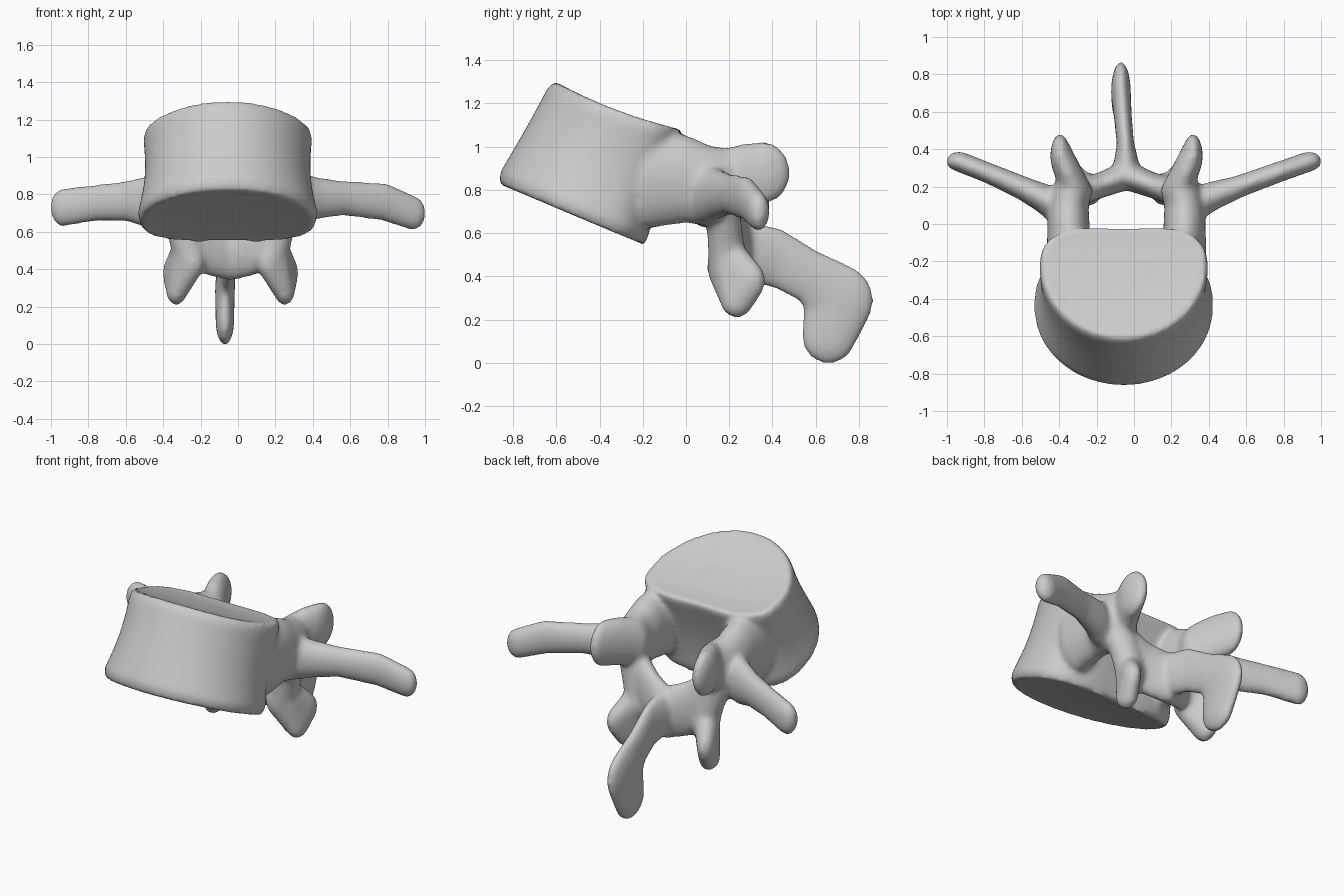
import bpy
import bmesh
from math import sin, cos, pi, exp
from mathutils import Vector

cube = bpy.data.objects.get("Cube")
if cube:
    bpy.data.objects.remove(cube, do_unlink=True)

MID = -0.04          # the bone's own midline
SWELL = 0.008        # makes up for the shrinkage of smoothing
bm = bmesh.new()

# Unit ball directions shared by every blob
ball = bmesh.new()
bmesh.ops.create_icosphere(ball, subdivisions=3, radius=1)
DIRS = [v.co.copy() for v in ball.verts]
ball.free()


def hull(blobs):
    """Wrap one convex skin round ellipsoids (x, y, z, rx, ry, rz)."""
    verts = []
    for x, y, z, rx, ry, rz in blobs:
        for d in DIRS:
            off = Vector((d.x * (rx + SWELL), d.y * (ry + SWELL), d.z * (rz + SWELL)))
            verts.append(bm.verts.new(Vector((x, y, z)) + off))
    res = bmesh.ops.convex_hull(bm, input=verts)
    inner = {g for g in res["geom_interior"] + res["geom_unused"]
             if isinstance(g, bmesh.types.BMVert)}
    bmesh.ops.delete(bm, geom=list(inner), context="VERTS")


def chain(blobs):
    for pair in zip(blobs, blobs[1:]):
        hull(pair)


def both_sides(build, blobs):
    for side in (-1, 1):
        build([(MID + side * b[0], *b[1:]) for b in blobs])


def body_ring(t, scale, dip=0.0, count=64):
    """One kidney-shaped section; t runs from lower to upper end plate."""
    def mix(a, b):
        return a + (b - a) * t
    yc, front, back, wide = mix(-0.47, -0.22), mix(0.41, 0.395), mix(0.30, 0.225), mix(0.485, 0.45)
    waist = sin(pi * t)
    ring = []
    for i in range(count):
        c, s = cos(2 * pi * i / count), sin(2 * pi * i / count)
        if s < 0:
            x, y = wide * c, front * s * (1 - 0.02 * waist)
        else:
            x = wide * abs(c) ** 0.75 * (1 if c > 0 else -1)
            y = back * s ** 0.65 - 0.02 * s * exp(-(x / 0.2) ** 2) - 0.02 * s * waist
        x, y = x * scale * (1 - 0.06 * waist), yc + y * scale
        z = mix(0.55 - 0.42 * (y + 0.2), 1.08 - 0.2 * y + 0.28 * y * y) + dip
        ring.append(bm.verts.new((x - 0.055, y, z)))
    return ring


# Vertebral body: waisted loft with slightly dished end plates
rings = [body_ring(0, 0.4, 0.01), body_ring(0, 0.8, 0.003), body_ring(0, 0.96, -0.006)]
for k in range(1, 12):
    rings.append(body_ring(k / 12, 1.01))
rings += [body_ring(1, 0.98), body_ring(1, 0.8, -0.008), body_ring(1, 0.4, -0.012)]
for low, high in zip(rings, rings[1:]):
    for i in range(len(low)):
        j = (i + 1) % len(low)
        bm.faces.new((low[i], low[j], high[j], high[i]))
bm.faces.new(rings[0])
bm.faces.new(rings[-1])

# Pedicles joining the body to the arch
both_sides(chain, [(0.31, -0.17, 0.85, 0.11, 0.10, 0.22),
                   (0.31, 0.00, 0.85, 0.105, 0.08, 0.195),
                   (0.31, 0.10, 0.82, 0.10, 0.07, 0.18),
                   (0.29, 0.18, 0.83, 0.10, 0.07, 0.155)])

# Upper joint processes
both_sides(chain, [(0.28, 0.19, 0.84, 0.08, 0.07, 0.145),
                   (0.315, 0.28, 0.87, 0.06, 0.09, 0.14),
                   (0.355, 0.365, 0.88, 0.045, 0.11, 0.135)])

# Neck of the arch, and the slanted blades of the lower joint processes
both_sides(chain, [(0.29, 0.16, 0.76, 0.09, 0.07, 0.12),
                   (0.25, 0.18, 0.60, 0.08, 0.075, 0.10),
                   (0.22, 0.19, 0.48, 0.08, 0.08, 0.09)])
both_sides(hull, [(0.23, 0.18, 0.52, 0.07, 0.07, 0.07),
                  (0.20, 0.155, 0.44, 0.055, 0.05, 0.08),
                  (0.315, 0.305, 0.38, 0.04, 0.055, 0.08),
                  (0.29, 0.235, 0.275, 0.045, 0.065, 0.06)])

# Laminae closing the canal behind
both_sides(chain, [(0.26, 0.17, 0.67, 0.08, 0.06, 0.13),
                   (0.13, 0.21, 0.54, 0.06, 0.06, 0.165),
                   (0.00, 0.26, 0.50, 0.05, 0.07, 0.155)])

# Transverse processes, slightly different on each side
chain([(0.31, 0.10, 0.78, 0.09, 0.08, 0.13),
       (0.42, 0.15, 0.78, 0.06, 0.07, 0.105),
       (0.56, 0.20, 0.78, 0.06, 0.05, 0.085),
       (0.78, 0.28, 0.76, 0.06, 0.045, 0.095),
       (0.937, 0.335, 0.70, 0.06, 0.045, 0.085)])
chain([(-0.40, 0.09, 0.77, 0.09, 0.08, 0.14),
       (-0.49, 0.14, 0.76, 0.06, 0.07, 0.13),
       (-0.59, 0.19, 0.765, 0.06, 0.055, 0.10),
       (-0.76, 0.265, 0.755, 0.06, 0.045, 0.09),
       (-0.937, 0.335, 0.73, 0.06, 0.045, 0.095)])

# Spinous process, a thin blade hooking downwards
chain([(-0.04, 0.27, 0.515, 0.07, 0.07, 0.13),
       (-0.045, 0.42, 0.485, 0.038, 0.07, 0.135),
       (-0.06, 0.58, 0.395, 0.04, 0.08, 0.125),
       (-0.07, 0.707, 0.29, 0.045, 0.155, 0.16),
       (-0.07, 0.66, 0.125, 0.042, 0.12, 0.125)])

bmesh.ops.recalc_face_normals(bm, faces=bm.faces[:])
rough = bpy.data.meshes.new("vertebra_parts")
bm.to_mesh(rough)
bm.free()

# Bone colour
bone = bpy.data.materials.new("bone_grey")
bone.use_nodes = True
colour = (0.6, 0.6, 0.6, 1)
bone.diffuse_color = colour
bone.node_tree.nodes["Principled BSDF"].inputs["Base Color"].default_value = colour
rough.materials.append(bone)

# Fuse the parts into one surface and soften the joins
vertebra = bpy.data.objects.new("vertebra", rough)
bpy.context.collection.objects.link(vertebra)
fuse = vertebra.modifiers.new("fuse", "REMESH")
fuse.mode = "VOXEL"
fuse.voxel_size = 0.014
soften = vertebra.modifiers.new("soften", "SMOOTH")
soften.factor = 0.5
soften.iterations = 16
graph = bpy.context.evaluated_depsgraph_get()
fused = bpy.data.meshes.new_from_object(vertebra.evaluated_get(graph))
vertebra.modifiers.clear()
vertebra.data = fused
bpy.data.meshes.remove(rough)
fused.shade_smooth()
